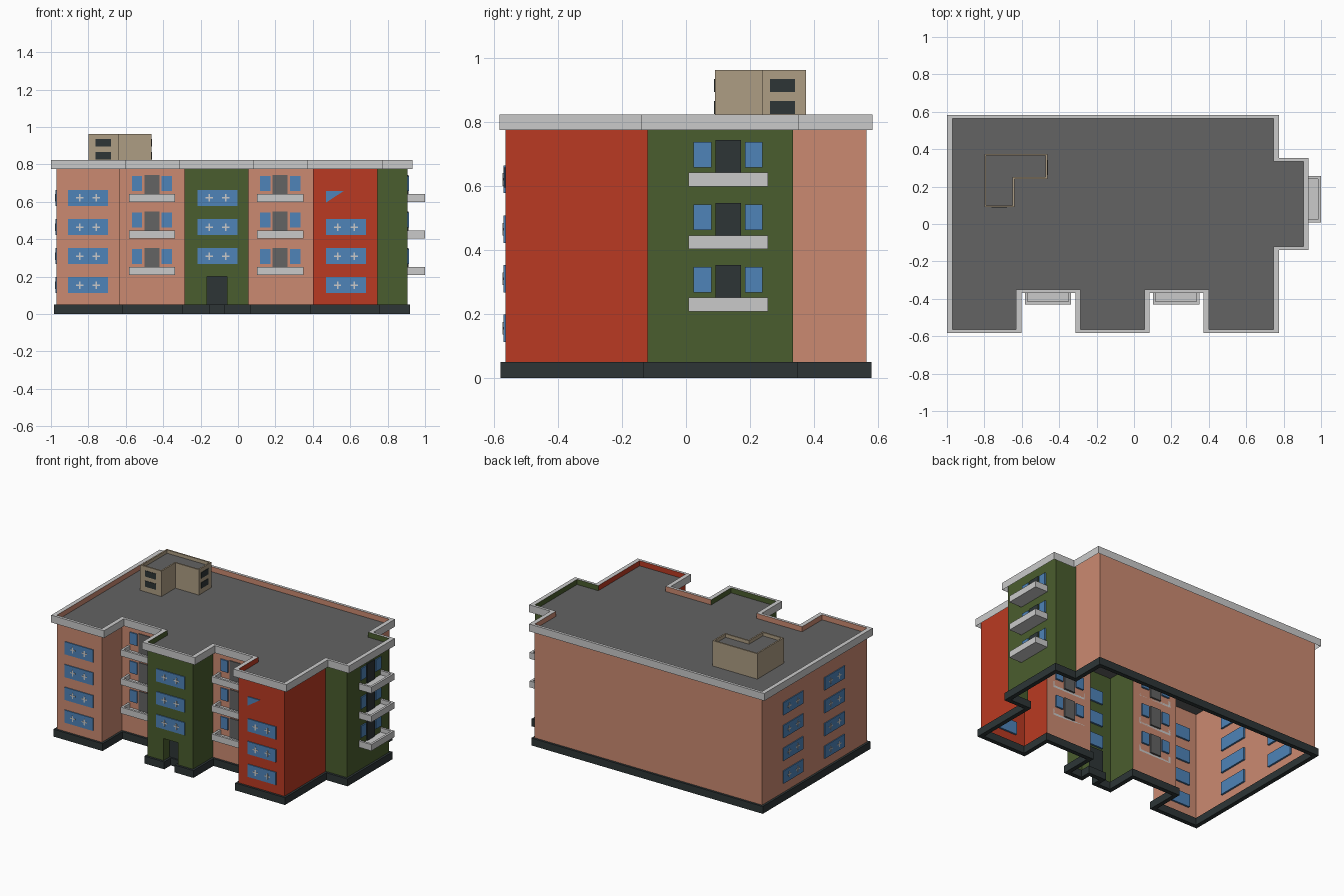
import bpy, bmesh

if "Cube" in bpy.data.objects:
    bpy.data.objects.remove(bpy.data.objects["Cube"])


def material(name, srgb):
    m = bpy.data.materials.new(name)
    lin = [((c / 255 + 0.055) / 1.055) ** 2.4 for c in srgb]
    m.diffuse_color = (*lin, 1)
    m.use_nodes = True
    m.node_tree.nodes["Principled BSDF"].inputs["Base Color"].default_value = m.diffuse_color
    return m


SALMON = material("salmon plaster", (203, 138, 113))
GREEN = material("green plaster", (74, 93, 46))
RED = material("red plaster", (186, 58, 34))
DARK = material("dark slate", (45, 53, 54))
PALE = material("pale grey", (202, 202, 202))
GREY = material("roof grey", (99, 99, 99))
BLUE = material("blue glass", (78, 131, 184))
TAN = material("tan plaster", (174, 157, 131))


def add(name, verts, faces, mats, indices=None):
    me = bpy.data.meshes.new(name)
    me.from_pydata(verts, [], faces)
    for m in mats:
        me.materials.append(m)
    if indices:
        me.polygons.foreach_set("material_index", indices)
    ob = bpy.data.objects.new(name, me)
    bpy.context.collection.objects.link(ob)
    return ob


def boxes(name, items, mat):
    """One mesh made of boxes (x0, x1, y0, y1, z0, z1)."""
    bm = bmesh.new()
    for x0, x1, y0, y1, z0, z1 in items:
        vs = bmesh.ops.create_cube(bm, size=1)["verts"]
        for v in vs:
            v.co = (x1 if v.co.x > 0 else x0, y1 if v.co.y > 0 else y0, z1 if v.co.z > 0 else z0)
    ob = add(name, [], [], [mat])
    bm.to_mesh(ob.data)
    bm.free()
    return ob


def on_wall(side, plane, u0, u1, z0, z1, out, inn=0.0):
    """Box on a front, left or right wall, from inn behind it to out before it."""
    if side == "front":
        return (u0, u1, plane - out, plane + inn, z0, z1)
    if side == "left":
        return (plane - out, plane + inn, u0, u1, z0, z1)
    return (plane - inn, plane + out, u0, u1, z0, z1)


def offset(poly, ox, oy):
    """Grow a counter-clockwise right-angled outline."""
    res = []
    n = len(poly)
    sign = lambda a: (a > 1e-6) - (a < -1e-6)
    for i, (x, y) in enumerate(poly):
        px, py = poly[i - 1]
        qx, qy = poly[(i + 1) % n]
        nx = sign(y - py) + sign(qy - y)
        ny = -sign(x - px) - sign(qx - x)
        res.append((x + nx * ox, y + ny * oy))
    return res


def ring(name, outer, inner, z0, z1, mat, closed=True):
    n = len(outer)
    verts = [(x, y, z) for p, z in ((outer, z0), (outer, z1), (inner, z1), (inner, z0)) for x, y in p]
    faces = []
    for k in range(4 if closed else 2):
        for i in range(n):
            j, a, b = (i + 1) % n, k * n, (k + 1) % 4 * n
            faces.append((a + i, a + j, b + j, b + i))
    return add(name, verts, faces, [mat])


def slab(name, poly, z, mat):
    return add(name, [(x, y, z) for x, y in poly], [list(range(len(poly)))], [mat])


# Footprint, counter-clockwise from the front left corner
F, N = -0.565, -0.35
plan = [(-.97, F), (-.63, F), (-.63, N), (-.285, N), (-.285, F), (.055, F), (.055, N), (.40, N),
        (.40, F), (.745, F), (.745, -.12), (.905, -.12), (.905, .335), (.745, .335), (.745, .565), (-.97, .565)]
colour = [0, 0, 0, 1, 1, 1, 0, 2, 2, 2, 1, 1, 1, 0, 0, 0]
D0, D1, DY, DZ = -.165, -.058, F + 0.07, 0.2   # entrance recess
Z0, Z1 = 0.05, 0.825

# Walls: thin shell, with the entrance recess cut in the middle block
verts, faces, idx = [], [], []


def wall(a, b, z0, z1, c):
    k = len(verts)
    verts.extend([(*a, z0), (*b, z0), (*b, z1), (*a, z1)])
    faces.append((k, k + 1, k + 2, k + 3))
    idx.append(c)


for i, c in enumerate(colour):
    a, b = plan[i], plan[(i + 1) % len(plan)]
    if i == 4:
        wall(a, (D0, F), Z0, Z1, c)
        wall((D0, F), (D1, F), DZ, Z1, c)
        wall((D1, F), b, Z0, Z1, c)
        wall((D0, F), (D0, DY), 0, DZ, c)
        wall((D1, DY), (D1, F), 0, DZ, c)
        k = len(verts)
        verts += [(D0, F, DZ), (D0, DY, DZ), (D1, DY, DZ), (D1, F, DZ)]
        faces.append((k, k + 1, k + 2, k + 3))
        idx.append(c)
    else:
        wall(a, b, Z0, Z1, c)
add("walls", verts, faces, [SALMON, GREEN, RED], idx)
boxes("entrance_door", [(D0, D1, DY - 0.005, DY + 0.005, 0, DZ)], DARK)

# Plinth follows the footprint and turns in at the entrance
base = plan[:5] + [(D0, F), (D0, DY), (D1, DY), (D1, F)] + plan[5:]
ring("plinth", offset(base, .015, .015), offset(base, -.014, -.014), 0, Z0, DARK)

# Parapet band and roof
ring("parapet", offset(plan, .029, .019), plan, .775, Z1, PALE, closed=False)
slab("roof", plan, 0.79, GREY)

# Wide windows with small glazing crosses
rows = [.112, .267, .422, .578]
glass, bars = [], []


def wide_window(side, plane, c, z):
    glass.append(on_wall(side, plane, c - .107, c + .107, z, z + .086, .006, .012))
    for d in (-.045, .045):
        u, w = c + d, z + .043
        bars.append(on_wall(side, plane, u - .004, u + .004, w - .02, w + .02, .009))
        bars.append(on_wall(side, plane, u - .02, u + .02, w - .004, w + .004, .008))


for z in rows:
    wide_window("front", F, -.802, z)
    for y in (.235, -.21):
        wide_window("left", -.97, y, z)
for z in rows[1:]:
    wide_window("front", F, -.11, z)
for z in rows[:3]:
    wide_window("front", F, .577, z)
boxes("window_bars", bars, PALE)

# Corner triangle window on the red block
tri = [(.47, .595), (.565, .658), (.47, .658)]
add("triangle_window", [(x, y, z) for y in (F - .006, F + .012) for x, z in tri],
    [(0, 1, 2), (5, 4, 3), (0, 3, 4, 1), (1, 4, 5, 2), (2, 5, 3, 0)], [BLUE])

# Balconies: open trays, each with a door and two side windows
trays, grey_doors, dark_doors = [], [], []
for side, plane, c, depth, doors in (("front", N, -.46, .08, grey_doors), ("front", N, .225, .08, grey_doors),
                                     ("right", .905, .132, .095, dark_doors)):
    for z in (.208, .403, .599):
        a, b, t = c - .124, c + .124, .015
        trays += [on_wall(side, plane, a, b, z, z + .014, depth),
                  on_wall(side, plane, a, a + t, z, z + .043, depth),
                  on_wall(side, plane, b - t, b, z, z + .043, depth),
                  on_wall(side, plane, a, b, z, z + .043, depth, t - depth)]
        doors.append(on_wall(side, plane, c - .04, c + .04, z + .014, z + .145, .006, .012))
        for u in (c - .08, c + .08):
            glass.append(on_wall(side, plane, u - .028, u + .028, z + .059, z + .139, .008, .012))
boxes("balconies", trays, PALE)
boxes("recess_balcony_doors", grey_doors, GREY)
boxes("side_balcony_doors", dark_doors, DARK)
boxes("windows", glass, BLUE)

# L-shaped rooftop hut
hut = [(-.80, .09), (-.64, .09), (-.64, .24), (-.463, .24), (-.463, .375), (-.80, .375)]
ring("hut_walls", hut, offset(hut, -.01, -.01), .785, .963, TAN)
slab("hut_roof", offset(hut, -.005, -.005), .94, GREY)
vents = []
for z in (.826, .895):
    vents.append(on_wall("front", .09, -.762, -.68, z, z + .04, .003, .005))
    vents.append(on_wall("right", -.463, .263, .341, z, z + .04, .003, .005))
boxes("hut_windows", vents, DARK)
